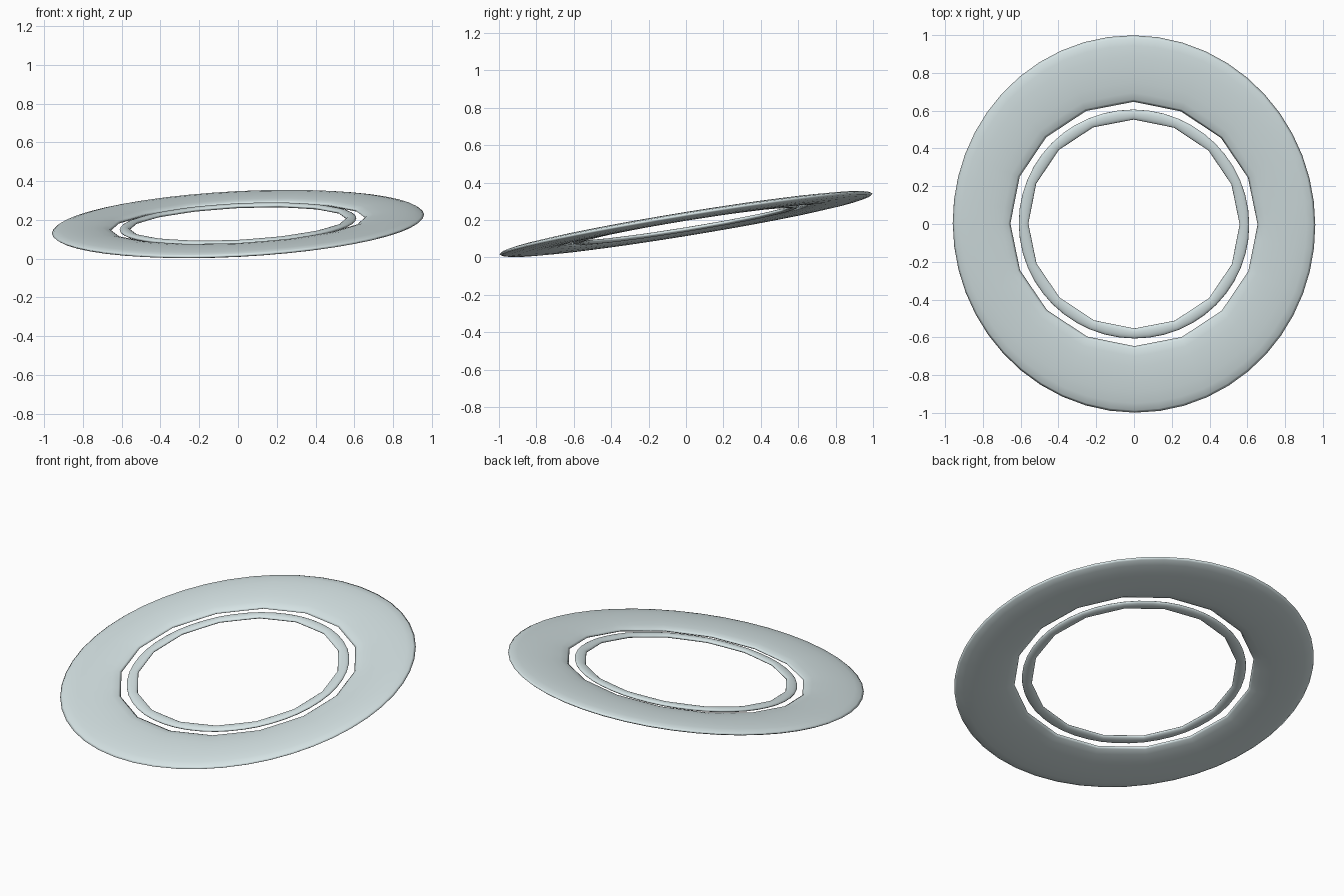
import bpy, bmesh, math
from mathutils import Matrix, Vector

if "Cube" in bpy.data.objects:
    bpy.data.objects.remove(bpy.data.objects["Cube"])

# Shared tilted plane: rises towards +y and slightly towards +x
SLOPE_X, SLOPE_Y, CENTRE_Z = 0.051, 0.163, 0.179
normal = Vector((-SLOPE_X, -SLOPE_Y, 1)).normalized()
TILT = Vector((0, 0, 1)).rotation_difference(normal).to_matrix().to_4x4()


def polygon_factor(angle, sides):
    """Radius factor that turns a circle into a regular polygon."""
    half = math.pi / sides
    return math.cos(half) / math.cos(angle % (2 * half) - half)


def lens_ring(name, outer_x, outer_y, inner, half_thick, segments=48, steps=16, sides=16):
    """Flattened ring with an elliptical section and a coarse inner edge."""
    bm = bmesh.new()
    loops = []
    for i in range(segments):
        a = 2 * math.pi * i / segments
        c, s = math.cos(a), math.sin(a)
        r_out = 1 / math.hypot(c / outer_x, s / outer_y)
        r_in = inner * polygon_factor(a, sides)
        loop = []
        for j in range(steps):
            b = 2 * math.pi * j / steps
            r = r_in + (r_out - r_in) * (0.5 + 0.5 * math.cos(b))
            loop.append(bm.verts.new((r * c, r * s, half_thick * math.sin(b))))
        loops.append(loop)
    for i in range(segments):
        p, q = loops[i], loops[(i + 1) % segments]
        for j in range(steps):
            k = (j + 1) % steps
            bm.faces.new((p[j], q[j], q[k], p[k])).smooth = True
    bmesh.ops.recalc_face_normals(bm, faces=bm.faces)
    bm.transform(Matrix.Translation((0, 0, CENTRE_Z)) @ TILT)
    mesh = bpy.data.meshes.new(name)
    bm.to_mesh(mesh)
    bm.free()
    obj = bpy.data.objects.new(name, mesh)
    bpy.context.collection.objects.link(obj)

    mat = bpy.data.materials.get("pale_ice") or bpy.data.materials.new("pale_ice")
    mat.diffuse_color = (0.68, 0.78, 0.79, 1)
    mat.use_nodes = True
    mat.node_tree.nodes["Principled BSDF"].inputs["Base Color"].default_value = mat.diffuse_color
    mesh.materials.append(mat)
    return obj


# Wide outer ring and narrow inner ring
lens_ring("outer_ring", 0.961, 1.012, 0.655, 0.022)
lens_ring("inner_ring", 0.611, 0.614, 0.56, 0.012)
